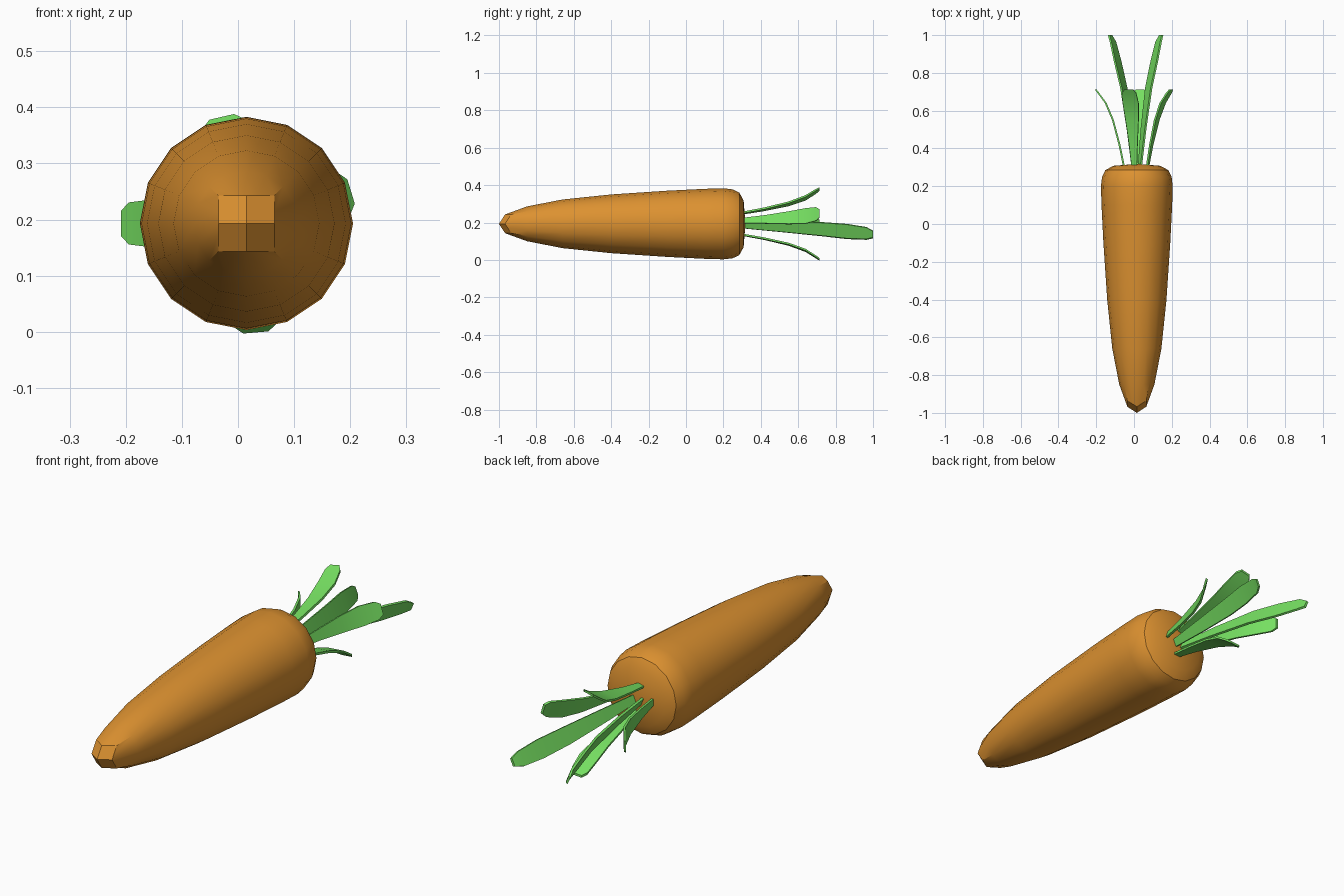
import bpy
import bmesh
from math import cos, sin, radians, pi
from mathutils import Vector

old = bpy.data.objects.get("Cube")
if old:
    bpy.data.objects.remove(old, do_unlink=True)

CX, CZ = 0.015, 0.193   # long axis of the root
SIDES = 16


def make_material(name, rgb):
    mat = bpy.data.materials.new(name)
    mat.use_nodes = True
    mat.diffuse_color = (*rgb, 1)
    mat.node_tree.nodes["Principled BSDF"].inputs["Base Color"].default_value = (*rgb, 1)
    return mat


def make_object(name, bm, mat, angle):
    bmesh.ops.recalc_face_normals(bm, faces=bm.faces[:])
    mesh = bpy.data.meshes.new(name)
    bm.to_mesh(mesh)
    bm.free()
    mesh.materials.append(mat)
    obj = bpy.data.objects.new(name, mesh)
    bpy.context.collection.objects.link(obj)
    bpy.ops.object.select_all(action='DESELECT')
    obj.select_set(True)
    bpy.context.view_layer.objects.active = obj
    bpy.ops.object.shade_smooth_by_angle(angle=radians(angle))
    return obj


orange = make_material("root orange", (0.72, 0.285, 0.03))
green = make_material("leaf green", (0.18, 0.74, 0.12))

# Root: lathed profile of (y, radius) with a square faceted tip
profile = [(-0.85, 0.093), (-0.66, 0.13), (-0.4, 0.157), (-0.1, 0.177),
           (0.1, 0.187), (0.2, 0.19), (0.25, 0.184), (0.285, 0.167), (0.308, 0.125)]
bm = bmesh.new()
angles = [2 * pi * i / SIDES for i in range(SIDES)]
tip_ring = []
for a in angles:
    k = 0.05 / max(abs(cos(a)), abs(sin(a)))
    u, v = k * cos(a), k * sin(a)
    tip_ring.append(bm.verts.new((CX + u, -1 + 0.65 * (abs(u) + abs(v)), CZ + v)))
rings = [tip_ring]
for y, r in profile:
    rings.append([bm.verts.new((CX + r * cos(a), y, CZ + r * sin(a))) for a in angles])
for low, high in zip(rings, rings[1:]):
    for i in range(SIDES):
        j = (i + 1) % SIDES
        bm.faces.new((low[i], low[j], high[j], high[i]))
for ring, y in ((rings[0], -1), (rings[-1], 0.318)):
    centre = bm.verts.new((CX, y, CZ))
    for i in range(SIDES):
        bm.faces.new((ring[i], ring[(i + 1) % SIDES], centre))
make_object("carrot_root", bm, orange, 32)


# Leaves: thin strips that widen and bend away from the axis
def make_leaf(name, angle, stations, spread=1.0, thick=0.01):
    a = radians(angle)
    out = Vector((cos(a), 0, sin(a)))
    side = Vector((-sin(a), 0, cos(a)))
    bm = bmesh.new()
    sections = []
    for y, r, width in stations:
        mid = Vector((CX, y, CZ)) + out * r * spread
        sections.append([bm.verts.new(mid + side * width * s / 2 + out * thick * t / 2)
                         for s, t in ((-1, -1), (1, -1), (1, 1), (-1, 1))])
    for low, high in zip(sections, sections[1:]):
        for i in range(4):
            j = (i + 1) % 4
            bm.faces.new((low[i], low[j], high[j], high[i]))
    bm.faces.new(sections[0])
    bm.faces.new(sections[-1])
    make_object(name, bm, green, 35)


short = [(0.28, 0.055, 0.025), (0.42, 0.08, 0.045), (0.55, 0.11, 0.07),
         (0.64, 0.143, 0.085), (0.695, 0.178, 0.075), (0.713, 0.19, 0.045)]
long = [(0.28, 0.015, 0.03), (0.5, 0.038, 0.055), (0.72, 0.068, 0.075),
        (0.86, 0.1, 0.08), (0.965, 0.125, 0.065), (1.0, 0.14, 0.035)]

make_leaf("top_leaf", 103, short)
make_leaf("bottom_leaf", 275, short)
make_leaf("left_leaf", 17, short)
make_leaf("right_leaf", 180, short, 1.15)
make_leaf("long_left_leaf", -23, long)
make_leaf("long_right_leaf", 203, long, 1.1)
